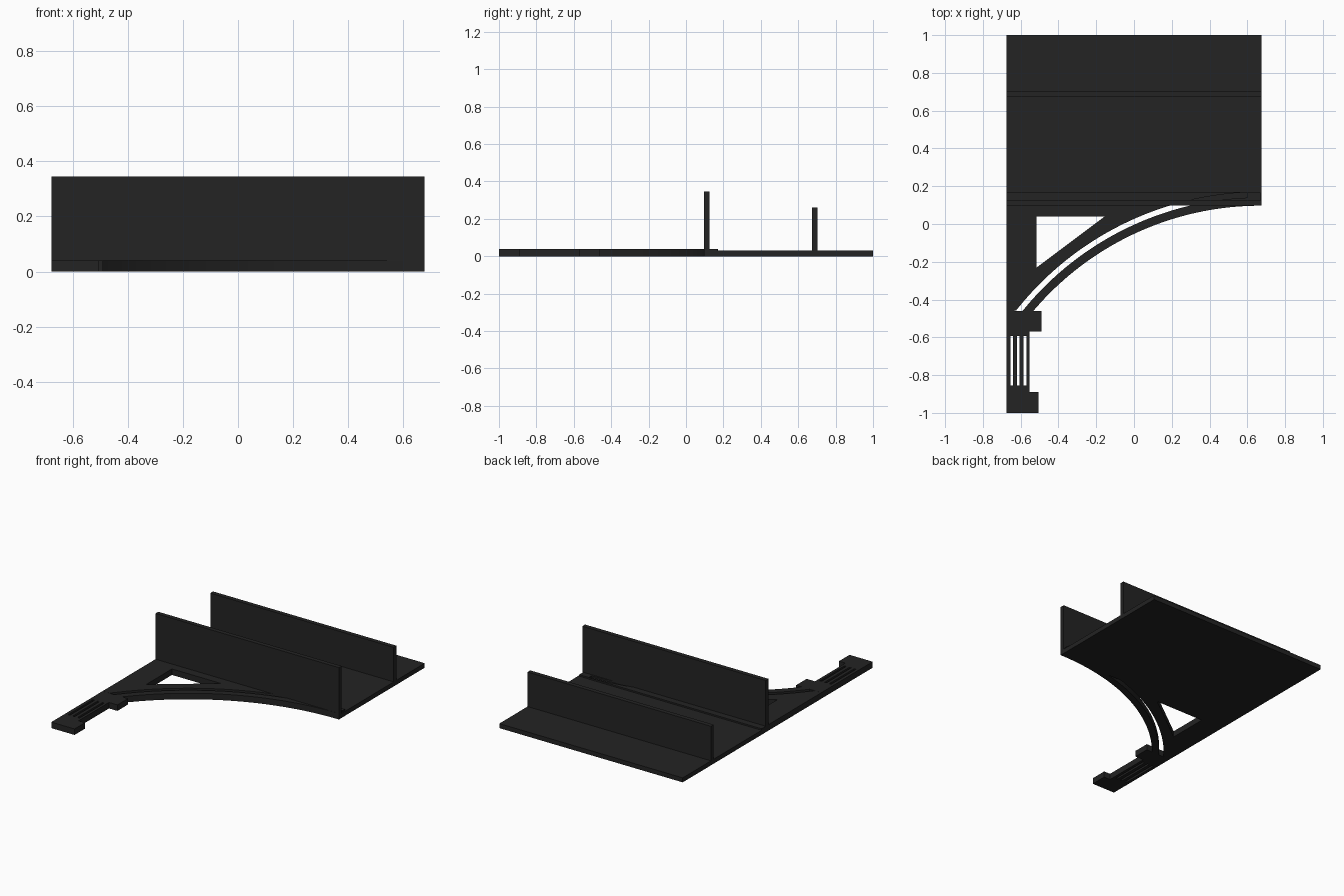
import bpy, math

if "Cube" in bpy.data.objects:
    bpy.data.objects.remove(bpy.data.objects["Cube"])

mat = bpy.data.materials.new("charcoal")
mat.diffuse_color = (0.017, 0.017, 0.017, 1)
mat.use_nodes = True
mat.node_tree.nodes["Principled BSDF"].inputs["Base Color"].default_value = mat.diffuse_color

W = 0.676            # half width of the assembly
T = 0.04             # bracket thickness
CX, CY = 0.67, -1.48  # centre shared by the arch curves


def box(name, x0, x1, y0, y1, z0, z1):
    bpy.ops.mesh.primitive_cube_add(
        size=1, location=((x0 + x1) / 2, (y0 + y1) / 2, (z0 + z1) / 2))
    ob = bpy.context.object
    ob.name = name
    ob.scale = (x1 - x0, y1 - y0, z1 - z0)
    bpy.ops.object.transform_apply(location=False, rotation=False, scale=True)
    ob.data.materials.append(mat)
    return ob


def plate(name, *loops):
    """Extruded flat outline; loops after the first become holes."""
    cu = bpy.data.curves.new(name, 'CURVE')
    cu.dimensions = '2D'
    cu.fill_mode = 'BOTH'
    cu.extrude = T / 2
    for pts in loops:
        sp = cu.splines.new('POLY')
        sp.points.add(len(pts) - 1)
        for p, (x, y) in zip(sp.points, pts):
            p.co = (x, y, 0, 1)
        sp.use_cyclic_u = True
    ob = bpy.data.objects.new(name, cu)
    ob.location.z = T / 2
    bpy.context.collection.objects.link(ob)
    bpy.ops.object.select_all(action='DESELECT')
    ob.select_set(True)
    bpy.context.view_layer.objects.active = ob
    bpy.ops.object.convert(target='MESH')
    ob = bpy.context.object
    ob.data.materials.clear()
    ob.data.materials.append(mat)
    bpy.ops.object.shade_flat()
    return ob


def arc(r, x0, x1, n=40):
    """Points on the arch circle of radius r from x0 to x1."""
    a0, a1 = (math.acos((x - CX) / r) for x in (x0, x1))
    angles = [a0 + (a1 - a0) * i / n for i in range(n + 1)]
    return [(CX + r * math.cos(a), CY + r * math.sin(a)) for a in angles]


def rect(x0, x1, y0, y1):
    return [(x0, y0), (x1, y0), (x1, y1), (x0, y1)]


# Shelf board with its two upright boards
box("base_board", -W, W, 0.097, 1.0, 0, 0.03)
box("front_upright", -W, W, 0.097, 0.126, 0, 0.345)
box("rear_upright", -W, W, 0.674, 0.703, 0, 0.26)

# Spandrel with a triangular opening
plate("spandrel",
      [(-W, -0.46)] + arc(1.649, -0.625, 0.60) + [(0.60, 0.17), (-W, 0.17)],
      [(-0.515, 0.04), (-0.515, -0.23), (-0.155, 0.04)])

# Curved arch rib, separated from the spandrel by a narrow gap
plate("arch_rib", arc(1.577, -0.538, 0.67) + arc(1.621, 0.67, -0.592))
# Solid joint where the gap closes
box("arch_joint", 0.60, 0.67, 0.125, 0.168, 0, T)

# Post with stepped capital and foot, and slots through the shaft
plate("post",
      [(-W, -1.0), (-0.505, -1.0), (-0.505, -0.89), (-0.552, -0.89),
       (-0.552, -0.57), (-0.49, -0.57), (-0.49, -0.46), (-W, -0.46)],
      *[rect(x, x + 0.014, -0.855, -0.593) for x in (-0.655, -0.62, -0.584)])
